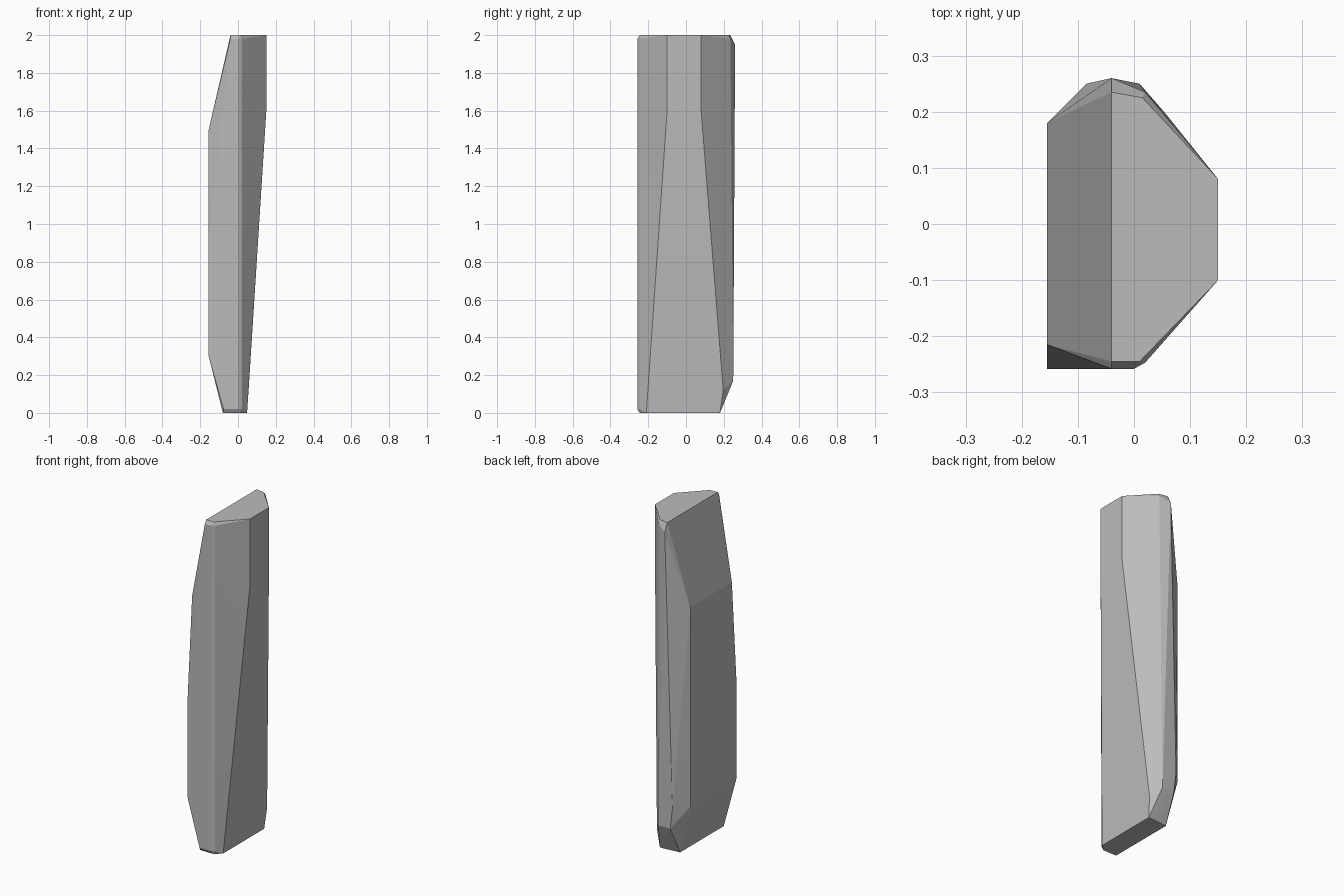
import bpy
import bmesh

# Remove the default cube only
default_cube = bpy.data.objects.get("Cube")
if default_cube:
    bpy.data.objects.remove(default_cube, do_unlink=True)


def make_material(name, colour):
    material = bpy.data.materials.new(name)
    material.use_nodes = True
    material.diffuse_color = colour
    shader = material.node_tree.nodes["Principled BSDF"]
    shader.inputs["Base Color"].default_value = colour
    shader.inputs["Roughness"].default_value = 0.8
    return material


def hull_object(name, corner_groups, material):
    """Wrap a faceted convex stone around its named corner groups."""
    mesh_builder = bmesh.new()
    for corners in corner_groups.values():
        for corner in corners:
            mesh_builder.verts.new(corner)
    result = bmesh.ops.convex_hull(mesh_builder, input=mesh_builder.verts[:])
    unused = set(result["geom_interior"]) | set(result["geom_unused"])
    loose = [item for item in unused if isinstance(item, bmesh.types.BMVert)]
    bmesh.ops.delete(mesh_builder, geom=loose, context="VERTS")
    # Join coplanar triangles into broad clean facets
    bmesh.ops.dissolve_limit(
        mesh_builder,
        angle_limit=0.01,
        verts=mesh_builder.verts[:],
        edges=mesh_builder.edges[:],
    )
    bmesh.ops.recalc_face_normals(mesh_builder, faces=mesh_builder.faces[:])
    mesh = bpy.data.meshes.new(name)
    mesh_builder.to_mesh(mesh)
    mesh_builder.free()
    mesh.materials.append(material)
    stone = bpy.data.objects.new(name, mesh)
    bpy.context.collection.objects.link(stone)
    return stone


# Main heights of the stone
base, low_knee, high_knee, rim, top = 0.0, 0.3, 1.5, 1.98, 2.0
flank, outer = -0.155, 0.15

corner_groups = {
    # Broad left side, leaning in above and below its knees
    "left_side": [
        (flank, 0.18, low_knee), (flank, 0.18, high_knee),
        (flank, -0.258, low_knee), (flank, -0.258, 0.9),
        (flank, -0.215, high_knee),
    ],
    # Upright front face with a softened right-hand corner
    "front_face": [
        (x, y, z)
        for x, y in [(-0.04, -0.258), (0.0, -0.258), (0.02, -0.247)]
        for z in (0.02, rim)
    ] + [(-0.076, -0.258, 0.02)],
    # Tapering right face, narrow above and wide at the foot
    "right_side": [
        (outer, y, z) for y in (-0.1, 0.08) for z in (1.6, top)
    ] + [(0.048, -0.21, base), (0.048, 0.18, base), (0.056, 0.197, 0.12)],
    # Back ridge that spreads into a narrow panel lower down
    "back_ridge": [
        (-0.04, 0.26, 1.95), (0.02, 0.235, rim),
        (-0.085, 0.25, low_knee), (0.01, 0.25, 0.17),
        (-0.07, 0.25, 0.17),
    ],
    # Flat crown, slightly inset from the rim
    "crown": [
        (-0.04, 0.235, top), (0.015, 0.225, top),
        (-0.04, -0.245, top), (0.01, -0.245, top),
    ],
    # Flat foot, cut back at the rear
    "foot": [
        (-0.08, 0.17, base), (0.03, 0.18, base),
        (-0.08, -0.245, base), (0.01, -0.245, base),
    ],
}

stone_grey = make_material("stone grey", (0.5, 0.5, 0.5, 1.0))
stone = hull_object("standing_stone", corner_groups, stone_grey)

# Crisp facets with only the gentlest bends blended
bpy.ops.object.select_all(action="DESELECT")
stone.select_set(True)
bpy.context.view_layer.objects.active = stone
bpy.ops.object.shade_smooth_by_angle(angle=0.1)
